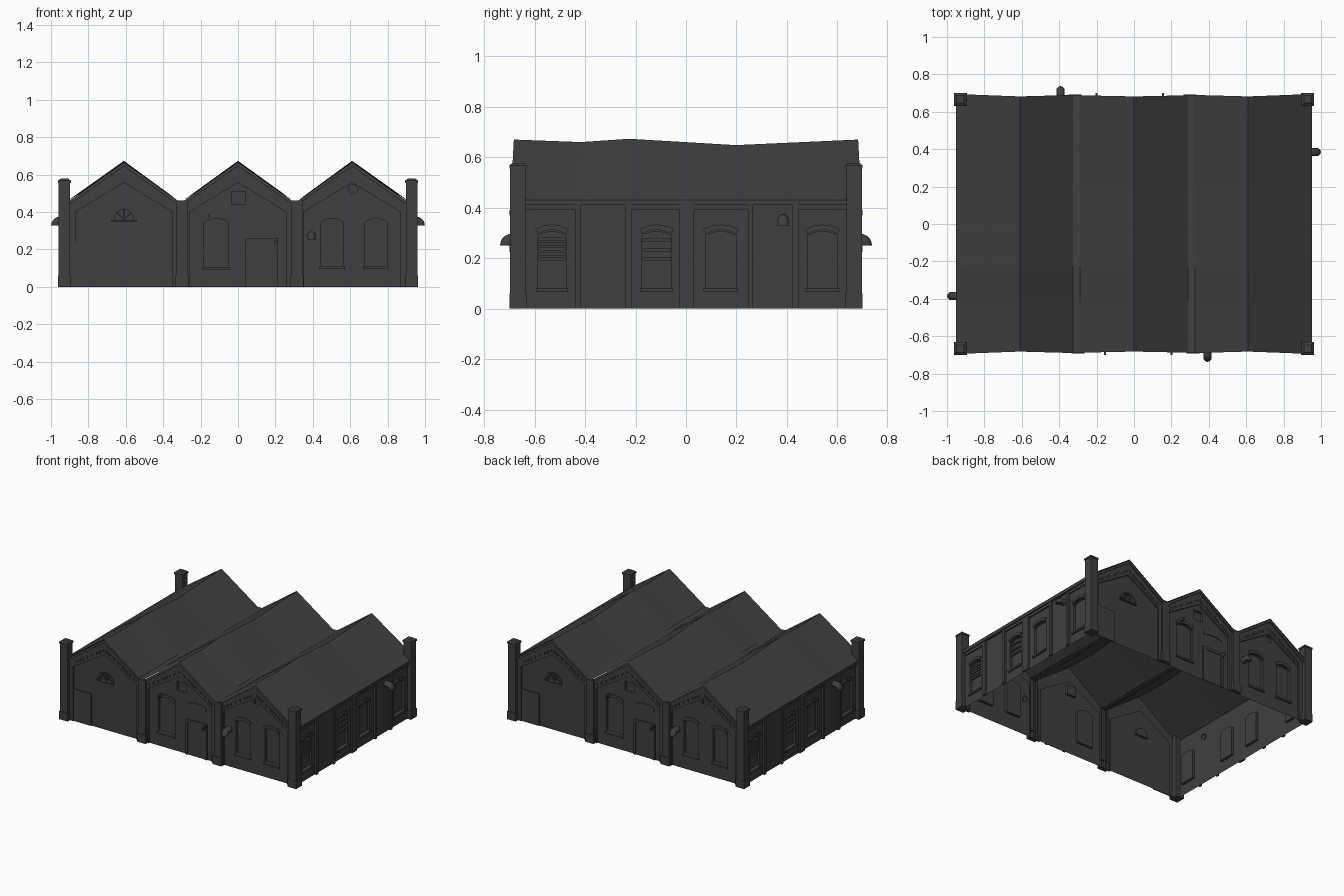
import bpy, bmesh, math
from mathutils import Vector

if "Cube" in bpy.data.objects:
    bpy.data.objects.remove(bpy.data.objects["Cube"])

mat = bpy.data.materials.new("dark_grey")
mat.diffuse_color = (0.05, 0.05, 0.05, 1)
mat.use_nodes = True
mat.node_tree.nodes["Principled BSDF"].inputs["Base Color"].default_value = mat.diffuse_color
FRONT = {"front": 0, "back": math.pi}
SIDE = {"right": math.pi / 2, "left": -math.pi / 2}


def finish(name, bm, rots):
    """One mesh, one object per wall it appears on."""
    me = bpy.data.meshes.new(name)
    bm.to_mesh(me)
    bm.free()
    me.materials.append(mat)
    for tag, r in rots.items():
        ob = bpy.data.objects.new(f"{name}_{tag}" if tag else name, me)
        ob.rotation_euler.z = r
        bpy.context.collection.objects.link(ob)


def ccw(p):
    area = sum(a[0] * b[1] - b[0] * a[1] for a, b in zip(p, p[1:] + p[:1]))
    return p if area > 0 else p[::-1]


def prism(bm, poly, d0, d1):
    """Outline (u, z) pushed from depth d0 to d1; inward makes a recess."""
    poly = ccw(poly)
    n = len(poly)
    f = [bm.verts.new((u, -d1, z)) for u, z in poly]
    b = [bm.verts.new((u, -d0, z)) for u, z in poly]
    bm.faces.new(f)
    for i in range(n):
        j = (i + 1) % n
        bm.faces.new((f[j], f[i], b[i], b[j]))


def prisms(name, rots, polys, d0, d1):
    bm = bmesh.new()
    for p in polys:
        prism(bm, p, d0, d1)
    finish(name, bm, rots)


def wall(name, rots, outer, holes, d, depth=0.018):
    """Single-sheet wall with recessed openings."""
    bm = bmesh.new()
    edges = []
    for loop in [outer] + holes:
        v = [bm.verts.new((u, -d, z)) for u, z in loop]
        edges += [bm.edges.new((v[i - 1], v[i])) for i in range(len(v))]
    bmesh.ops.triangle_fill(bm, use_beauty=True, edges=edges, normal=(0, -1, 0))
    bm.normal_update()
    bad = [f for f in bm.faces if f.normal.y > 0]
    bmesh.ops.reverse_faces(bm, faces=bad)
    for h in holes:
        prism(bm, h, d, d - depth)
    finish(name, bm, rots)


def rect(u0, u1, z0, z1):
    return [(u0, z0), (u1, z0), (u1, z1), (u0, z1)]


def arc(u0, u1, z, rise, p=2, n=8):
    c, h = (u0 + u1) / 2, (u1 - u0) / 2
    ts = [math.pi * i / n for i in range(n + 1)]
    return [(c + h * math.cos(t), z + rise * abs(math.sin(t)) ** p) for t in ts]


def arched(u0, u1, z0, z1, rise, p=2):
    return [(u0, z0), (u1, z0)] + arc(u0, u1, z1, rise, p)


def hood(u0, u1, z, rise, t, p=2, side=0.0):
    return arc(u0 - side, u1 + side, z + t, rise, p) + arc(u0, u1, z, rise, p)[::-1]


# Roof: three ridges, two flat valley gutters, sagging ridge lines
half = [(0, .67, .682), (.288, .465, .688), (.325, .465, .69), (.61, .67, .682), (.953, .43, .695)]
prof = [(-x, z, y) for x, z, y in half[:0:-1]] + half
sag = [(-1, 0), (-.61, -.01), (-.33, .003), (.29, -.022), (1, 0)]
bm = bmesh.new()
rows = [[bm.verts.new((x, k * y, z + (s if z > .6 else 0))) for x, z, y in prof] for k, s in sag]
for a, b in zip(rows, rows[1:]):
    for i in range(len(prof) - 1):
        bm.faces.new((a[i], a[i + 1], b[i + 1], b[i]))
finish("roof", bm, {"": 0})

# Gable walls with their openings
openings = {
    -.61: [arched(-.66, -.56, .355, .36, .055, 1)],
    0: [arched(-.183, -.05, .105, .345, .02), rect(-.035, .04, .44, .51)],
    .61: [arched(.445, .563, .11, .345, .02), arched(.68, .797, .11, .345, .02),
          [(.616 + .025 * math.cos(i * math.pi / 6), .522 + .025 * math.sin(i * math.pi / 6)) for i in range(12)]],
}
frames, trims, dentils = [], [], []
for i, (c, holes) in enumerate(openings.items()):
    inner = [(c + .258, 0), (c + .258, .4), (c, .557), (c - .258, .4), (c - .258, 0)]
    wall(f"gable_wall_{i + 1}", FRONT, inner, holes, .66)
    outer = [(c - .305, 0), (c - .305, .448), (c, .667), (c + .305, .448), (c + .305, 0)]
    frames.append(outer + inner)
    for s in (-1, 1):
        trims.append([(c, .667), (c + s * .3, .452), (c + s * .3, .432), (c, .645)])
        for k in range(14):
            a, b = .008 + k * .0185, .018 + k * .0185
            dentils.append([(c + s * a, .6 - .64 * a), (c + s * b, .6 - .64 * b),
                            (c + s * b, .582 - .64 * b), (c + s * a, .582 - .64 * a)])
prisms("gable_frame", FRONT, frames, .66, .673)
prisms("gable_verge", FRONT, trims, .673, .682)
prisms("gable_dentils", FRONT, dentils, .673, .677)

# Piers between the gables
piers = [(-.328, -.27), (.285, .344)]
prisms("gable_pier", FRONT, [rect(a, b, 0, .46) for a, b in piers], .66, .687)
prisms("gable_pier_base", FRONT, [rect(a - .005, b + .005, 0, .06) for a, b in piers], .66, .693)

# Gable window trim
tall = [(-.183, -.05, .105), (.445, .563, .11), (.68, .797, .11)]
prisms("gable_window_hood", FRONT, [hood(a, b, .347, .02, .022, side=.008) for a, b, z in tall]
       + [hood(-.66, -.56, .36, .055, .006, 1, side=.017)], .66, .668)
prisms("gable_window_sill", FRONT, [rect(a - .008, b + .008, z - .014, z) for a, b, z in tall]
       + [rect(-.68, -.54, .348, .357)], .66, .672)
fan = []
for t in (45, 90, 135):
    d = Vector((math.cos(math.radians(t)), math.sin(math.radians(t))))
    n, o = Vector((-d.y, d.x)) * .003, Vector((-.61, .36))
    fan.append([tuple(o + n), tuple(o - n), tuple(o + d * .052 - n), tuple(o + d * .052 + n)])
prisms("fan_window_bars", FRONT, fan, .642, .652)

# Doors
prisms("side_door", FRONT, [rect(-.868, -.725, 0, .235)], .66, .667)
prisms("main_door", FRONT, [rect(.06, .195, 0, .24)], .66, .664)
prisms("main_door_frame", FRONT, [rect(.04, .06, 0, .26), rect(.195, .215, 0, .26),
                                  rect(.06, .195, .24, .26)], .66, .67)
prisms("main_door_lintel", FRONT, [hood(.05, .205, .35, .015, .025)], .66, .665)
prisms("wall_bracket", FRONT, [rect(.195, .205, .225, .25), rect(-.16, -.15, .37, .39)], .66, .7)

# Long side walls with four windows
wins = [(-.587, -.475), (-.175, -.06), (.078, .198), (.482, .6)]
wall("side_wall", SIDE, rect(-.66, .66, 0, .435),
     [arched(a, b, .08, .29, .015) for a, b in wins], .93)
prisms("side_window_hood", SIDE, [hood(a, b, .295, .018, .02, side=.01) for a, b in wins], .93, .938)
prisms("side_window_sill", SIDE, [rect(a - .008, b + .008, .066, .08) for a, b in wins], .93, .942)
prisms("window_boards", SIDE, [rect(-.585, -.477, z, z + .014) for z in (.19, .21, .23, .25, .27)]
       + [rect(-.173, -.062, z, z + .014) for z in (.19, .225, .265)], .912, .925)
prisms("side_pilaster", SIDE, [rect(a, b, 0, .41) for a, b in
       [(-.44, -.415), (-.24, -.215), (-.025, .03), (.245, .265), (.42, .445)]], .93, .944)
prisms("side_corbel", SIDE, [rect(a, b, .39, .41) for a, b in
       [(-.635, -.44), (-.215, -.025), (.03, .245), (.445, .635)]], .93, .939)
prisms("side_eave_band", SIDE, [rect(-.64, .64, .41, .433)], .93, .948)

# Corner pillars with base and shallow pointed cap
bm = bmesh.new()
for sx in (-1, 1):
    for sy in (-1, 1):
        for z0, z1, h, top in [(0, .06, .034, .034), (.06, .555, .0305, .0305),
                               (.555, .568, .034, .034), (.568, .578, .034, .02)]:
            lo, hi = [[bm.verts.new((sx * .928 + a * w, sy * .666 + b * w, z)) for a, b in
                       ((-1, -1), (1, -1), (1, 1), (-1, 1))] for w, z in ((h, z0), (top, z1))]
            bm.faces.new(hi)
            bm.faces.new(lo[::-1])
            for i in range(4):
                j = (i + 1) % 4
                bm.faces.new((lo[i], lo[j], hi[j], hi[i]))
finish("corner_pillar", bm, {"": 0})


def elbow(name, rots, u, d, z, start, r=.023, bend=.024, n=10):
    """Vent pipe leaving the wall and turning down."""
    path = [(start, z + bend, math.pi / 2)]
    for i in range(6):
        t = math.pi / 2 * (1 - i / 5)
        path.append((d + bend * math.cos(t), z + bend * math.sin(t), t))
    bm = bmesh.new()
    rings = []
    for pd, pz, t in path:
        ring = []
        for k in range(n):
            a = 2 * math.pi * k / n
            q = r * math.cos(a)
            ring.append(bm.verts.new((u + r * math.sin(a), -(pd + q * math.cos(t)), pz + q * math.sin(t))))
        rings.append(ring)
    for a, b in zip(rings, rings[1:]):
        for k in range(n):
            j = (k + 1) % n
            bm.faces.new((a[k], a[j], b[j], b[k]))
    bm.faces.new(rings[-1])
    bmesh.ops.recalc_face_normals(bm, faces=bm.faces[:])
    for f in bm.faces:
        f.smooth = len(f.verts) == 4
    finish(name, bm, rots)


elbow("gable_vent_pipe", FRONT, .393, .69, .25, .655)
elbow("side_vent_pipe", SIDE, .385, .952, .328, .925)
